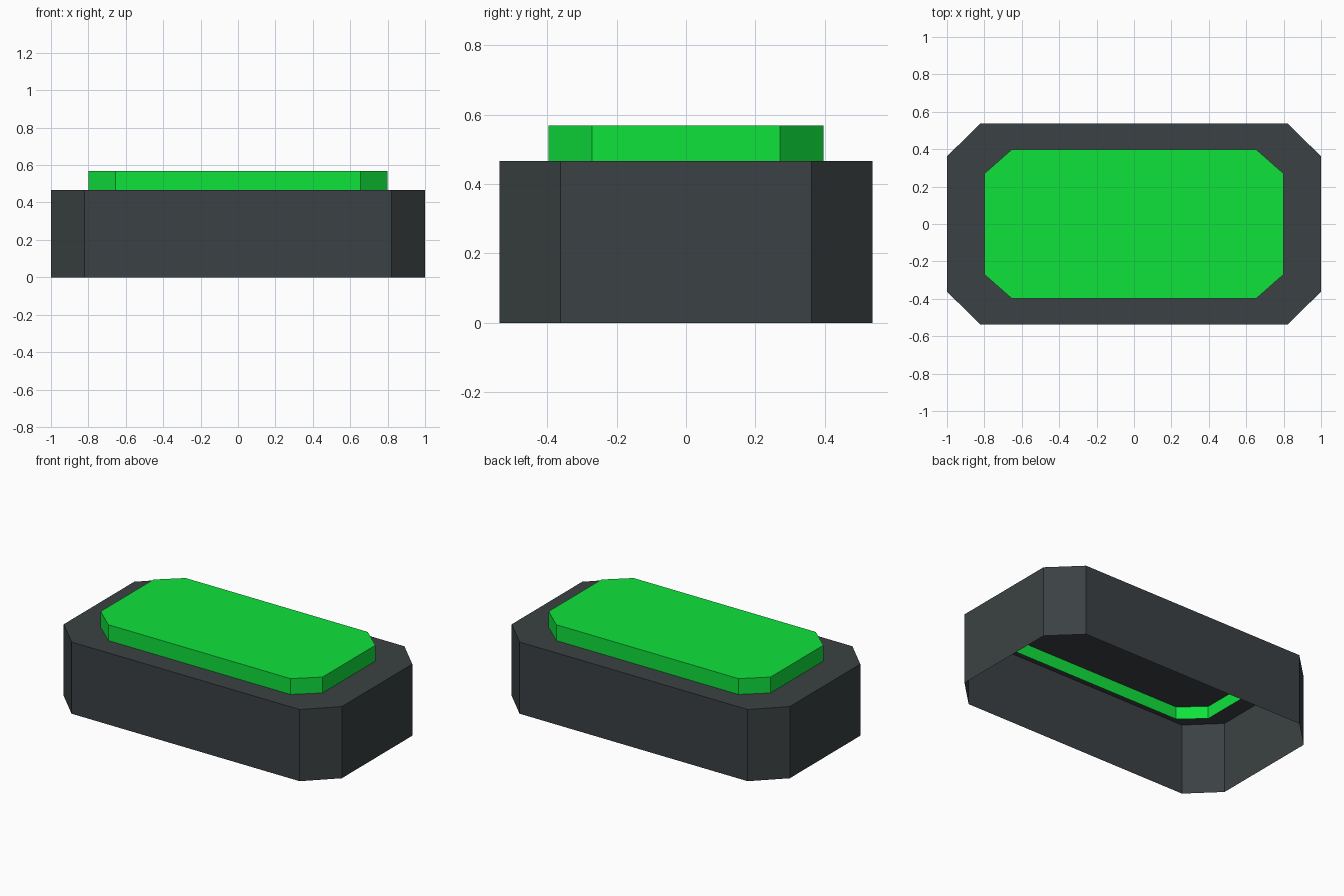
import bpy
import bmesh

if "Cube" in bpy.data.objects:
    bpy.data.objects.remove(bpy.data.objects["Cube"])


def material(name, rgb):
    mat = bpy.data.materials.new(name)
    mat.diffuse_color = (*rgb, 1.0)
    mat.use_nodes = True
    mat.node_tree.nodes["Principled BSDF"].inputs["Base Color"].default_value = mat.diffuse_color
    return mat


def open_bottom_octagon(name, x, y, cut_x, cut_y, z0, z1, mat):
    """Box with chamfered corners: side walls and a lid, no bottom face."""
    quarter = [(x, cut_y), (cut_x, y)]
    outline = quarter + [(-a, b) for a, b in reversed(quarter)]
    outline += [(-a, -b) for a, b in outline]
    bm = bmesh.new()
    low = [bm.verts.new((a, b, z0)) for a, b in outline]
    high = [bm.verts.new((a, b, z1)) for a, b in outline]
    n = len(outline)
    for i in range(n):
        j = (i + 1) % n
        bm.faces.new((low[i], low[j], high[j], high[i]))
    bm.faces.new(high)
    mesh = bpy.data.meshes.new(name)
    bm.to_mesh(mesh)
    bm.free()
    mesh.materials.append(mat)
    obj = bpy.data.objects.new(name, mesh)
    bpy.context.collection.objects.link(obj)
    return obj


dark_grey = material("dark grey", (0.044, 0.053, 0.056))
green = material("bright green", (0.005, 0.76, 0.046))

# Housing: hollow shell open underneath
open_bottom_octagon("housing", 1.0, 0.538, 0.82, 0.362, 0.0, 0.466, dark_grey)
# Push button: its walls reach down through the housing lid
open_bottom_octagon("button", 0.798, 0.397, 0.655, 0.271, 0.384, 0.569, green)
